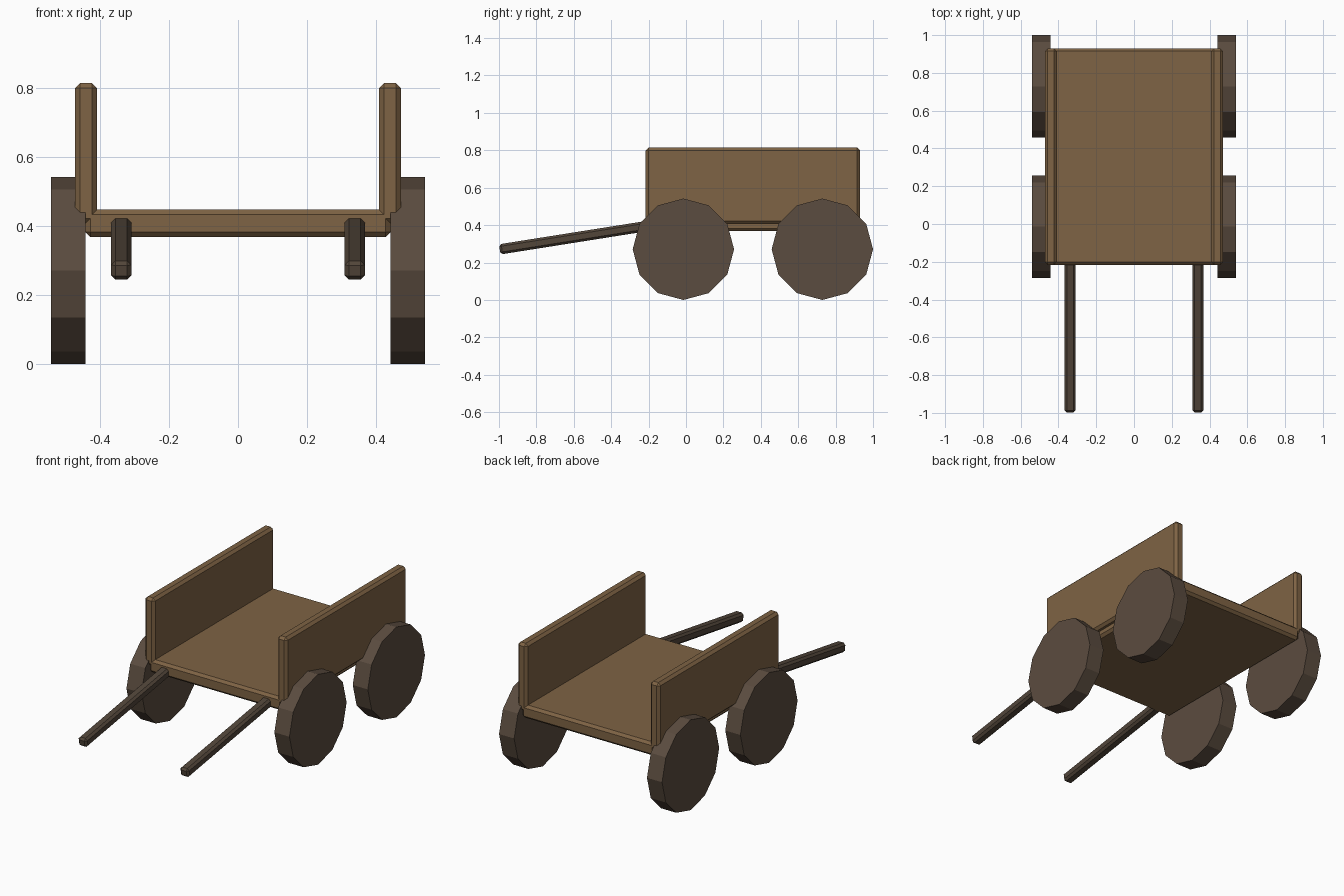
import bpy, bmesh, math
from mathutils import Matrix

if "Cube" in bpy.data.objects:
    bpy.data.objects.remove(bpy.data.objects["Cube"])


def material(name, rgb):
    m = bpy.data.materials.new(name)
    m.diffuse_color = (*rgb, 1)
    m.use_nodes = True
    m.node_tree.nodes["Principled BSDF"].inputs["Base Color"].default_value = m.diffuse_color
    return m


PLANK = material("plank_wood", (0.21, 0.125, 0.058))
DARK = material("dark_wood", (0.105, 0.072, 0.05))
SHAFT = material("shaft_wood", (0.085, 0.061, 0.042))


def finish(name, bm, mat, loc, rot_x=0.0):
    bmesh.ops.recalc_face_normals(bm, faces=bm.faces)
    mesh = bpy.data.meshes.new(name)
    bm.to_mesh(mesh)
    bm.free()
    mesh.materials.append(mat)
    ob = bpy.data.objects.new(name, mesh)
    ob.location = loc
    ob.rotation_euler.x = rot_x
    bpy.context.collection.objects.link(ob)
    return ob


def plank(name, size, loc, mat, rot_x=0.0, chamfer=0.015):
    bm = bmesh.new()
    bmesh.ops.create_cube(bm, size=1, matrix=Matrix.Diagonal((*size, 1)))
    bmesh.ops.bevel(bm, geom=bm.edges[:], offset=chamfer, segments=1,
                    affect='EDGES', profile=0.5)
    return finish(name, bm, mat, loc, rot_x)


def wheel(name, loc):
    # twelve-sided solid disc with a corner pointing straight up
    bm = bmesh.new()
    bmesh.ops.create_cone(bm, cap_ends=True, segments=12, radius1=0.271,
                          radius2=0.271, depth=0.1,
                          matrix=Matrix.Rotation(math.radians(90), 4, 'Y'))
    return finish(name, bm, DARK, loc)


# Flat bed
plank("bed", (0.884, 1.146, 0.08), (0, 0.357, 0.408), PLANK)

for side, s in (("left", -1), ("right", 1)):
    # Side wall
    plank(f"{side}_wall", (0.064, 1.146, 0.407), (s * 0.44, 0.357, 0.611), PLANK)
    # Sloping pull shaft, its rear end sunk in the bed
    plank(f"{side}_shaft", (0.058, 0.826, 0.055), (s * 0.338, -0.588, 0.335),
          SHAFT, math.radians(9), 0.012)
    # Wheels
    for end, y in (("front", -0.014), ("rear", 0.729)):
        wheel(f"{end}_{side}_wheel", (s * 0.491, y, 0.271))
